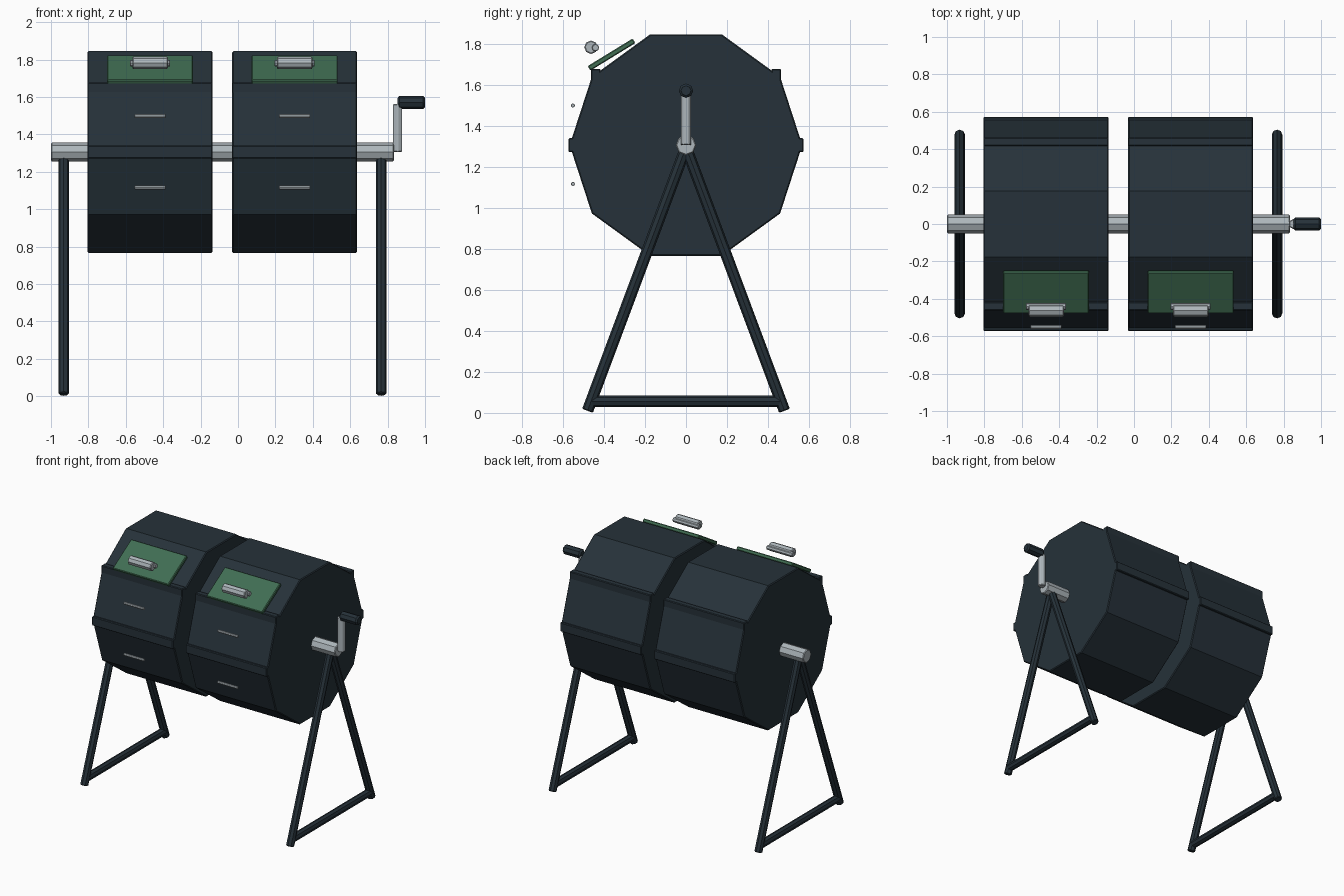
import bpy, bmesh, math
from mathutils import Vector, Matrix

if "Cube" in bpy.data.objects:
    bpy.data.objects.remove(bpy.data.objects["Cube"], do_unlink=True)


def material(name, rgb):
    m = bpy.data.materials.new(name)
    m.use_nodes = True
    m.diffuse_color = (*rgb, 1)
    bsdf = next(n for n in m.node_tree.nodes if n.type == 'BSDF_PRINCIPLED')
    bsdf.inputs["Base Color"].default_value = (*rgb, 1)
    bsdf.inputs["Roughness"].default_value = 0.6
    return m


SLATE = material("dark slate", (0.019, 0.031, 0.041))
STEEL = material("pale steel", (0.42, 0.47, 0.50))
GREEN = material("hatch green", (0.052, 0.155, 0.086))


def finish(name, bm, mat, matrix, bevel):
    bmesh.ops.recalc_face_normals(bm, faces=bm.faces[:])
    mesh = bpy.data.meshes.new(name)
    bm.to_mesh(mesh)
    bm.free()
    mesh.materials.append(mat)
    ob = bpy.data.objects.new(name, mesh)
    ob.matrix_world = matrix
    bpy.context.collection.objects.link(ob)
    if bevel:
        mod = ob.modifiers.new("bevel", 'BEVEL')
        mod.width = bevel
        mod.segments = 1
        mod.limit_method = 'ANGLE'
        mod.angle_limit = math.radians(50)
    return ob


def rod(name, start, end, radius, sides, mat, side_dir, bevel=0.005):
    """Straight prism with one corner pointing along side_dir."""
    a, b = Vector(start), Vector(end)
    axis = (b - a).normalized()
    u = Vector(side_dir)
    u = (u - axis * u.dot(axis)).normalized()
    v = axis.cross(u)
    mid = (a + b) / 2
    bm = bmesh.new()
    rings = []
    for p in (a - mid, b - mid):
        ring = []
        for i in range(sides):
            t = math.tau * i / sides
            ring.append(bm.verts.new(p + radius * (u * math.cos(t) + v * math.sin(t))))
        rings.append(ring)
        bm.faces.new(ring)
    for i in range(sides):
        j = (i + 1) % sides
        bm.faces.new((rings[0][i], rings[0][j], rings[1][j], rings[1][i]))
    return finish(name, bm, mat, Matrix.Translation(mid), bevel)


def box(name, centre, size, mat, tilt=0.0, bevel=0.005):
    bm = bmesh.new()
    bmesh.ops.create_cube(bm, size=1)
    bmesh.ops.scale(bm, vec=size, verts=bm.verts[:])
    matrix = Matrix.Translation(centre) @ Matrix.Rotation(tilt, 4, 'X')
    return finish(name, bm, mat, matrix, bevel)


X, Y = (1, 0, 0), (0, 1, 0)
AXLE_Z = 1.305
HALF = 0.334

# Axle through both drums
rod("axle", (-1, 0, AXLE_Z), (0.833, 0, AXLE_Z), 0.05, 8, STEEL, Y)

for label, cx in (("right", -0.47), ("left", 0.303)):
    # Ten-sided drum
    rod(f"{label}_drum", (cx - HALF, 0, AXLE_Z), (cx + HALF, 0, AXLE_Z),
        0.567, 10, SLATE, Y, 0.006)
    # Ribs along the widest and upper corners, front and back
    for side, s in (("front", -1), ("back", 1)):
        for level, y, z in (("middle", 0.55, AXLE_Z), ("upper", 0.44, 1.643)):
            box(f"{label}_drum_{side}_{level}_rib", (cx, s * y, z),
                (2 * HALF, 0.046, 0.068), SLATE)
    # Hatch and its grip
    box(f"{label}_hatch", (cx, -0.363, 1.746), (0.46, 0.257, 0.026),
        GREEN, math.radians(31.5))
    rod(f"{label}_hatch_grip", (cx - 0.095, -0.463, 1.782),
        (cx + 0.095, -0.463, 1.782), 0.033, 8, STEEL, Y)
    rod(f"{label}_hatch_grip_pin", (cx - 0.107, -0.441, 1.78),
        (cx + 0.107, -0.441, 1.78), 0.018, 8, STEEL, Y, 0.003)
    # Slim bars in front of the drum
    for level, z in (("upper", 1.498), ("lower", 1.116)):
        rod(f"{label}_{level}_bar", (cx - 0.083, -0.551, z),
            (cx + 0.083, -0.551, z), 0.01, 8, STEEL, Y, 0.002)

# A-frame stands
for label, x in (("right", -0.932), ("left", 0.765)):
    for side, s in (("front", -1), ("back", 1)):
        rod(f"{label}_{side}_leg", (x, 0, AXLE_Z - 0.01), (x, s * 0.48, 0.01),
            0.028, 8, SLATE, X)
    rod(f"{label}_foot_bar", (x, -0.462, 0.056), (x, 0.462, 0.056),
        0.028, 8, SLATE, X)

# Crank
rod("crank_arm", (0.853, 0, AXLE_Z), (0.853, 0, 1.562), 0.028, 6, STEEL, Y)
rod("crank_grip", (0.853, 0, 1.57), (1, 0, 1.57), 0.035, 8, SLATE, Y, 0.01)
